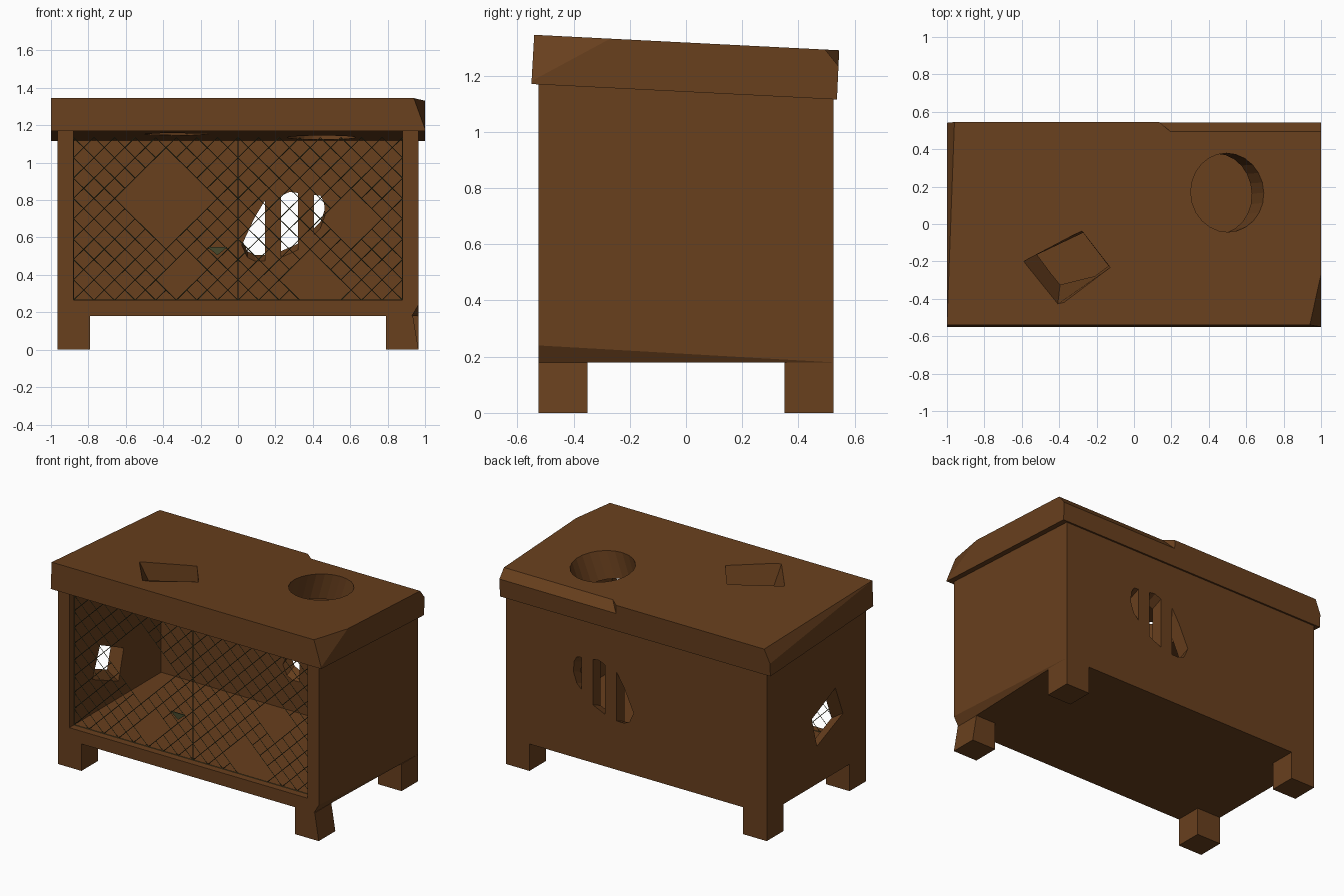
import bpy, bmesh, math
from mathutils import Vector

cube = bpy.data.objects.get("Cube")
if cube:
    bpy.data.objects.remove(cube, do_unlink=True)


def material(name, color):
    m = bpy.data.materials.new(name)
    m.use_nodes = True
    m.diffuse_color = (*color, 1)
    bsdf = next(n for n in m.node_tree.nodes if n.type == "BSDF_PRINCIPLED")
    bsdf.inputs["Base Color"].default_value = (*color, 1)
    return m


wood = material("brown wood", (0.138, 0.05, 0.0125))
metal = material("dark olive wire", (0.062, 0.065, 0.025))


def add_object(name, data, mat):
    ob = bpy.data.objects.new(name, data)
    bpy.context.scene.collection.objects.link(ob)
    if mat:
        data.materials.append(mat)
    return ob


def loft(name, ring_a, ring_b, mat=wood, chips=()):
    """Solid between two matching rings; each chip is a slicing plane
    through three points, removing the side away from the middle."""
    bm = bmesh.new()
    a = [bm.verts.new(p) for p in ring_a]
    b = [bm.verts.new(p) for p in ring_b]
    bm.faces.new(a)
    bm.faces.new(b[::-1])
    for i in range(len(a)):
        j = (i + 1) % len(a)
        bm.faces.new((a[j], a[i], b[i], b[j]))
    middle = sum((v.co for v in bm.verts), Vector()) / len(bm.verts)
    for chip in chips:
        p, q, r = map(Vector, chip)
        normal = (q - p).cross(r - p).normalized()
        if normal.dot(middle - p) > 0:
            normal.negate()
        geom = bm.verts[:] + bm.edges[:] + bm.faces[:]
        bmesh.ops.bisect_plane(bm, geom=geom, plane_co=p, plane_no=normal,
                               dist=1e-5, clear_outer=True)
        bmesh.ops.holes_fill(bm, edges=[e for e in bm.edges if e.is_boundary])
    bmesh.ops.recalc_face_normals(bm, faces=bm.faces[:])
    mesh = bpy.data.meshes.new(name)
    bm.to_mesh(mesh)
    bm.free()
    return add_object(name, mesh, mat)


def prism(name, axis, points, lo, hi, shift=(0, 0), **kw):
    """Extrude a 2D outline along one axis; shift slants the far end."""
    def ring(d, u, v):
        flat = [(p + u, q + v) for p, q in points]
        return [f[:axis] + (d,) + f[axis:] for f in flat]
    return loft(name, ring(lo, 0, 0), ring(hi, *shift), **kw)


def carve(ob, cutters):
    """Subtract the cutters and bake the result."""
    for c in cutters:
        c.hide_render = True
        mod = ob.modifiers.new("cut", "BOOLEAN")
        mod.operation, mod.solver, mod.object = "DIFFERENCE", "EXACT", c
    bpy.context.view_layer.update()
    deps = bpy.context.evaluated_depsgraph_get()
    baked = bpy.data.meshes.new_from_object(ob.evaluated_get(deps))
    ob.modifiers.clear()
    ob.data = baked
    for c in cutters:
        bpy.data.objects.remove(c, do_unlink=True)


# Cabinet: sloped-top box, hollow and open at the front
body = prism("cabinet", 0,
             [(-.525, .18), (.525, .18), (.525, 1.125), (-.525, 1.178)], -.965, .965,
             chips=[((.965, -.525, .24), (.93, -.525, .18), (.965, .52, .18))])
room = prism("room_cutter", 0,
             [(-.7, .265), (.445, .265), (.445, 1.4), (-.7, 1.4)], -.88, .88, mat=None)

# Slanted oval opening in the back, left as three slots between two bars
slots = [
    [(.02, .6), (.05, .535), (.09, .515), (.145, .515), (.145, .84), (.09, .75)],
    [(.23, .535), (.32, .575), (.32, .88), (.275, .885), (.23, .865)],
    [(.405, .655), (.44, .69), (.465, .76), (.46, .83), (.44, .865), (.405, .87)],
]
cutters = [prism("slot_cutter", 1, s, .545, .425, shift=(0, -.05), mat=None)
           for s in slots]

# Crooked square window in the right wall, sinking inwards
window = prism("window_cutter", 0,
               [(.05, .645), (-.2, .76), (-.28, .56), (-.005, .445)], -.985, -.86,
               shift=(0, -.08), mat=None)
carve(body, [room, window] + cutters)

# Legs, the front left one worn at its top
for side, sx in (("right", -1), ("left", 1)):
    for end, sy in (("front", -1), ("back", 1)):
        outline = [(sx * .79, sy * .35), (sx * .965, sy * .35),
                   (sx * .965, sy * .525), (sx * .79, sy * .525)]
        worn = .03 if (sx, sy) == (1, -1) else 0
        top = [(x - worn if x > .9 else x, y, .18) for x, y in outline]
        loft(f"{end}_{side}_leg", [(x, y, 0) for x, y in outline], top)

# Tilted roof slab with chipped corners
roof = prism("roof", 0,
             [(-.55, 1.17), (.537, 1.115), (.545, 1.29), (-.54, 1.345)], -1, 1,
             chips=[((.94, -.54, 1.345), (1, -.27, 1.331), (1, -.55, 1.18)),
                    ((-1, -.54, 1.345), (-.96, .545, 1.29), (-1, .545, 1.2))])
edge_chip = loft("edge_cutter",
                 [(.23, .465, 1.33), (.1, .575, 1.1925), (.07, .6, 1.4)],
                 [(1.1, .465, 1.33), (1.1, .575, 1.1925), (1.1, .6, 1.4)], mat=None)


def oval(cx, cy, rx, ry, z, n=24):
    return [(cx + rx * math.cos(math.tau * i / n),
             cy + ry * math.sin(math.tau * i / n), z) for i in range(n)]


round_hole = loft("round_cutter", oval(.52, .17, .2, .21, 1.38),
                  oval(.43, .16, .18, .215, 1.08), mat=None)
square_hole = loft("square_cutter",
                   [(x, y, 1.38) for x, y in ((-.61, -.21), (-.28, -.035), (-.125, -.235), (-.41, -.45))],
                   [(x, y, 1.08) for x, y in ((-.49, -.15), (-.27, -.05), (-.14, -.22), (-.39, -.28))],
                   mat=None)
carve(roof, [edge_chip, round_hole, square_hole])

# Wire netting: whole diamonds with torn patches, frame and centre wire
left, low, wide, high = -.88, .265, 1.76, .87
cols, rows = 32, 16
dx, dz = wide / cols, high / rows
torn = [(-.38, .78, .26), (.6, .68, .15), (.42, .35, .17), (-.3, .4, .12)]
wires = {((i, 0), (i, rows)) for i in (0, cols // 2, cols)} | {((0, 0), (cols, 0))}
for i in range(cols + 1):
    for j in range(rows + 1):
        x, z = left + i * dx, low + j * dz
        if (i + j) % 2 == 0 or any(abs(x - cx) + abs(z - cz) < r for cx, cz, r in torn):
            continue
        ring = [(i + 1, j), (i, j + 1), (i - 1, j), (i, j - 1)]
        for a, b in zip(ring, ring[1:] + ring[:1]):
            if all(0 <= u <= cols and 0 <= v <= rows for u, v in (a, b)):
                wires.add((min(a, b), max(a, b)))

curve = bpy.data.curves.new("netting_curve", "CURVE")
curve.dimensions = "3D"
curve.bevel_depth = .0022
curve.bevel_resolution = 0
for ends in sorted(wires):
    spline = curve.splines.new("POLY")
    spline.points.add(1)
    for point, (i, j) in zip(spline.points, ends):
        point.co = (left + i * dx, -.475, low + j * dz, 1)

temp = add_object("netting_curve", curve, None)
bpy.context.view_layer.update()
net = bpy.data.meshes.new_from_object(
    temp.evaluated_get(bpy.context.evaluated_depsgraph_get()))
bpy.data.objects.remove(temp, do_unlink=True)
net.materials.clear()
add_object("wire_netting", net, metal)
for p in net.polygons:
    p.use_smooth = False

# Small scrap caught in the netting
prism("netting_scrap", 1, [(-.165, .55), (-.055, .55), (-.11, .505)], -.478, -.472, mat=metal)
